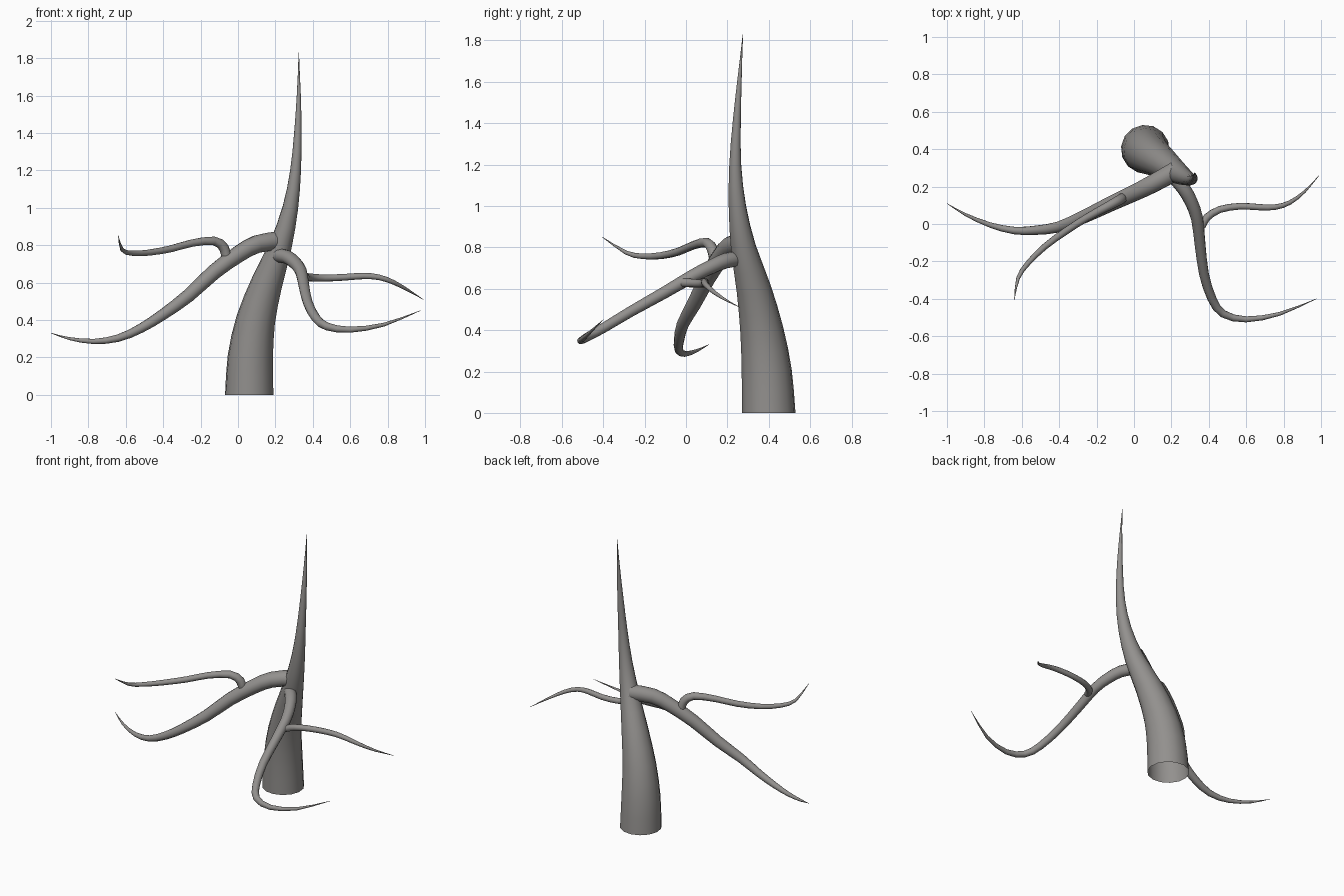
import bpy, bmesh, math
from mathutils import Vector

bark = bpy.data.materials.new("bark grey")
bark.diffuse_color = (0.29, 0.28, 0.27, 1)


def catmull(p, steps):
    """Smooth a list of (x, y, z, radius) points."""
    p = [Vector(q) for q in p]
    p = [2 * p[0] - p[1]] + p + [2 * p[-1] - p[-2]]
    out = []
    for i in range(1, len(p) - 2):
        a, b, c, d = p[i - 1:i + 3]
        for k in range(steps):
            t = k / steps
            out.append(0.5 * (2 * b + (c - a) * t + (2 * a - 5 * b + 4 * c - d) * t * t
                              + (3 * b - a - 3 * c + d) * t ** 3))
    return out + [p[-2]]


def limb(name, points, sides, steps=2, first_dir=None):
    """Tapered open-ended tube swept along a smoothed path."""
    path = catmull(points, steps)
    pos = [q.to_3d() for q in path]
    bm = bmesh.new()
    rings, u = [], Vector((1, 0, 0))
    for i, c in enumerate(pos):
        t = (pos[min(i + 1, len(pos) - 1)] - pos[max(i - 1, 0)]).normalized()
        if i == 0:
            t = Vector(first_dir) if first_dir else t
            u = t.orthogonal()
        u = (u - t * u.dot(t)).normalized()
        v = t.cross(u)
        r = max(path[i].w, 0.001)
        rings.append([bm.verts.new(c + r * (math.cos(a) * u + math.sin(a) * v))
                      for a in (2 * math.pi * k / sides for k in range(sides))])
    for lo, hi in zip(rings, rings[1:]):
        for k in range(sides):
            j = (k + 1) % sides
            bm.faces.new((lo[k], lo[j], hi[j], hi[k])).smooth = True
    bm.faces.new(rings[-1])
    me = bpy.data.meshes.new(name)
    bm.to_mesh(me)
    bm.free()
    me.materials.append(bark)
    bpy.context.collection.objects.link(bpy.data.objects.new(name, me))


# Trunk, leaning then rising to a point
limb("trunk", [
    (.06, .40, 0, .13), (.066, .39, .2, .122), (.095, .366, .4, .105),
    (.155, .327, .6, .084), (.228, .277, .8, .061), (.28, .248, 1.0, .042),
    (.308, .238, 1.2, .029), (.32, .245, 1.4, .02), (.325, .258, 1.6, .011),
    (.325, .275, 1.83, 0)], 14, first_dir=(0, 0, 1))

# Left branch
limb("left_branch", [
    (.225, .285, .825, .052), (.10, .215, .805, .049), (0, .165, .75, .045),
    (-.13, .105, .655, .041), (-.265, .04, .53, .036), (-.40, -.015, .43, .03),
    (-.52, -.033, .355, .025), (-.64, -.035, .303, .02), (-.77, -.005, .285, .014),
    (-.90, .05, .30, .008), (-1.0, .11, .33, 0)], 12)

# Twig on the left branch
limb("left_twig", [
    (-.06, .14, .725, .027), (-.075, .13, .785, .027), (-.13, .10, .823, .024),
    (-.25, .035, .81, .02), (-.36, -.035, .78, .019), (-.476, -.12, .76, .017),
    (-.567, -.21, .757, .014), (-.62, -.29, .775, .01), (-.64, -.405, .85, 0)], 10)

# Right branch
limb("right_branch", [
    (.215, .25, .745, .038), (.265, .19, .735, .037), (.305, .12, .705, .035),
    (.337, .03, .66, .032), (.353, -.107, .58, .029), (.374, -.267, .49, .026),
    (.417, -.40, .41, .024), (.476, -.48, .365, .021), (.60, -.51, .348, .016),
    (.78, -.48, .375, .01), (.975, -.40, .45, 0)], 12)

# Twig on the right branch
limb("right_twig", [
    (.36, -.015, .63, .022), (.39, .035, .627, .021), (.46, .078, .624, .019),
    (.567, .095, .628, .018), (.67, .09, .635, .017), (.754, .09, .628, .015),
    (.834, .115, .60, .012), (.914, .175, .556, .007), (.99, .26, .51, 0)], 10)
